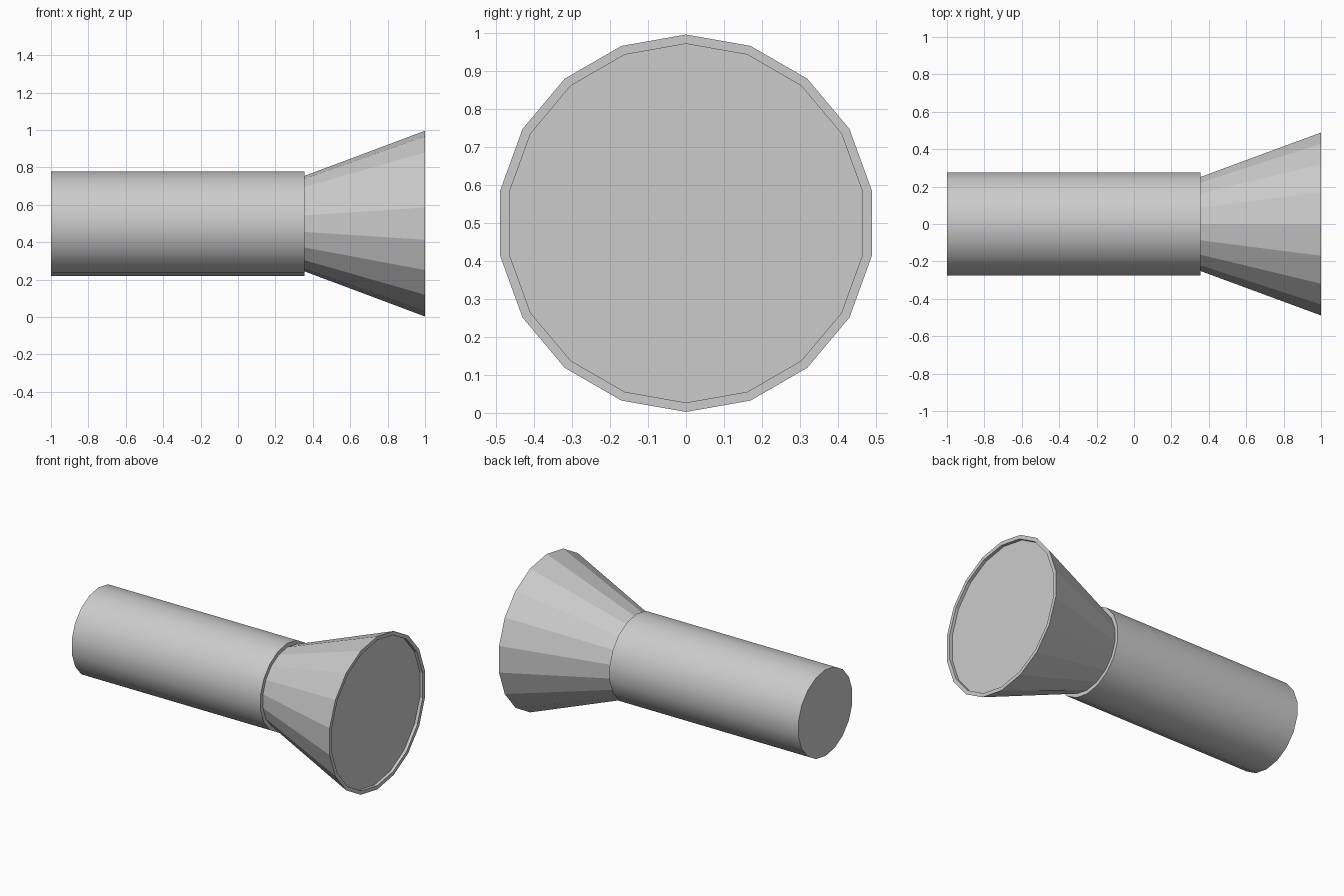
import bpy, bmesh
from math import cos, sin, tau, radians

if "Cube" in bpy.data.objects:
    bpy.data.objects.remove(bpy.data.objects["Cube"])

SIDES = 18
CENTRE_Z = 0.499


def lathe_x(name, profile):
    """Spin an (x, radius) profile round the long axis and cap both ends."""
    bm = bmesh.new()
    rings = []
    for x, r in profile:
        rings.append([bm.verts.new((x, r * sin(tau * i / SIDES),
                                    r * cos(tau * i / SIDES)))
                      for i in range(SIDES)])
    for a, b in zip(rings, rings[1:]):
        for i in range(SIDES):
            j = (i + 1) % SIDES
            bm.faces.new((a[i], a[j], b[j], b[i]))
    bm.faces.new(rings[0])
    bm.faces.new(rings[-1])
    bmesh.ops.recalc_face_normals(bm, faces=bm.faces)
    mesh = bpy.data.meshes.new(name)
    bm.to_mesh(mesh)
    bm.free()
    obj = bpy.data.objects.new(name, mesh)
    obj.location.z = CENTRE_Z
    bpy.context.collection.objects.link(obj)
    return obj


# Smooth cylindrical handle
handle = lathe_x("handle", [(-1.0, 0.28), (0.355, 0.28)])
bpy.context.view_layer.objects.active = handle
handle.select_set(True)
bpy.ops.object.shade_smooth_by_angle(angle=radians(30))

# Faceted flared head with a thin rim and recessed lens
lathe_x("flared_head", [(0.355, 0.255), (1.0, 0.4965),
                        (1.0, 0.472), (0.98, 0.472)])
